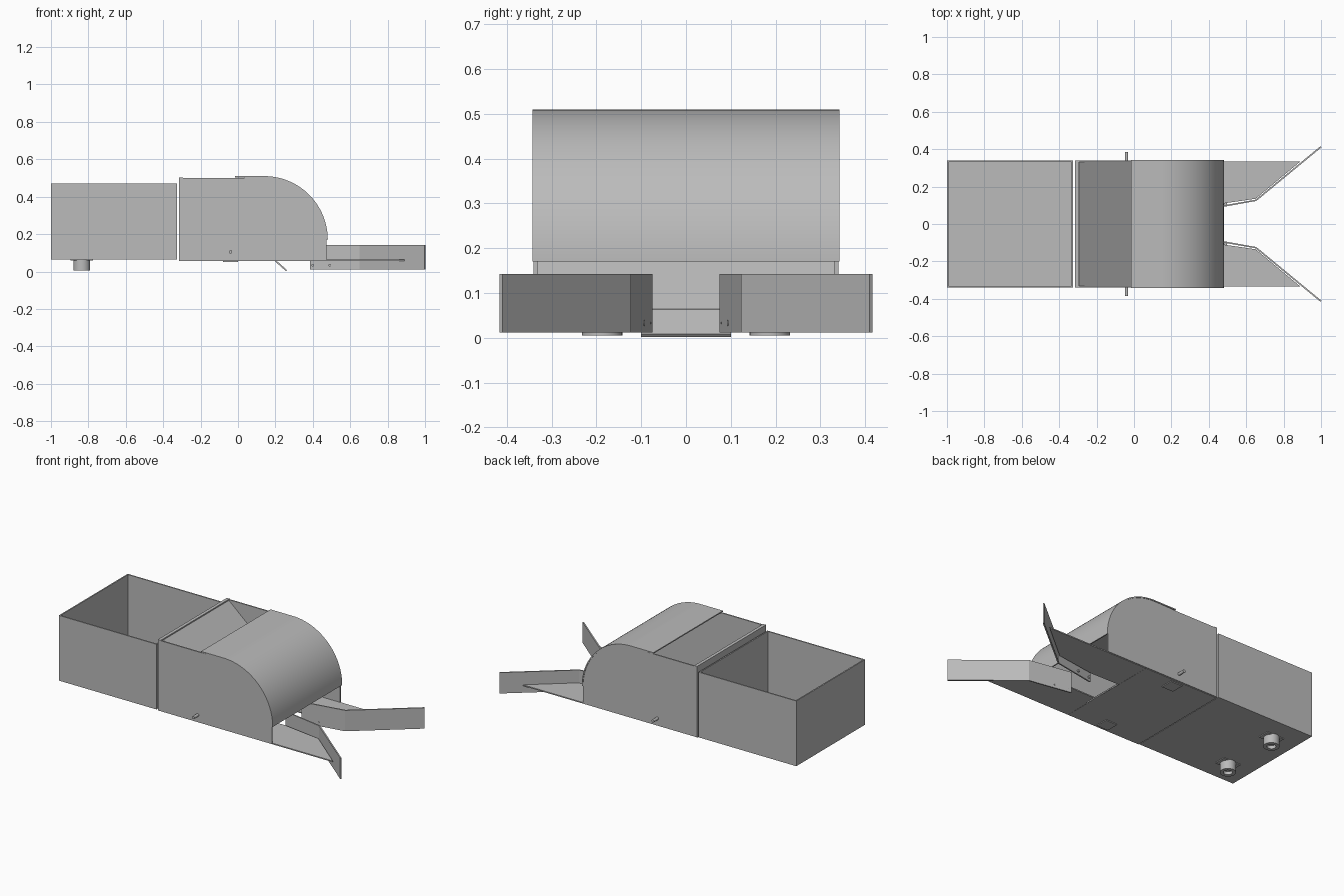
import bpy, bmesh
from math import sin, cos, pi
from mathutils import Vector

if "Cube" in bpy.data.objects:
    bpy.data.objects.remove(bpy.data.objects["Cube"], do_unlink=True)

grey = bpy.data.materials.new("sheet_metal_grey")
grey.use_nodes = True
COLOUR = (0.5, 0.5, 0.5, 1)
grey.diffuse_color = COLOUR
grey.node_tree.nodes["Principled BSDF"].inputs["Base Color"].default_value = COLOUR

HALF = 0.34      # half width of the shell
T = 0.008        # sheet thickness


def finish(bm, name):
    bmesh.ops.recalc_face_normals(bm, faces=bm.faces)
    mesh = bpy.data.meshes.new(name)
    bm.to_mesh(mesh)
    bm.free()
    obj = bpy.data.objects.new(name, mesh)
    bpy.context.collection.objects.link(obj)
    mesh.materials.append(grey)
    return obj


def prism(name, outline, axis, low, high):
    """Extrude a flat outline along y (outline in x, z) or z (outline in x, y)."""
    bm = bmesh.new()
    place = (lambda a, b: (a, low, b)) if axis == "y" else (lambda a, b: (a, b, low))
    face = bm.faces.new([bm.verts.new(place(a, b)) for a, b in outline])
    moved = bmesh.ops.extrude_face_region(bm, geom=[face])["geom"]
    shift = Vector((0, high - low, 0) if axis == "y" else (0, 0, high - low))
    bmesh.ops.translate(bm, vec=shift, verts=[v for v in moved if isinstance(v, bmesh.types.BMVert)])
    return finish(bm, name)


def box(name, x, y, z):
    return prism(name, [(x[0], y[0]), (x[1], y[0]), (x[1], y[1]), (x[0], y[1])], "z", *z)


def strip(path, depth):
    """Close an open path into a thin band by an offset copy."""
    pts = [Vector(p) for p in path]
    inner = []
    for i, p in enumerate(pts):
        d = (pts[min(i + 1, len(pts) - 1)] - pts[max(i - 1, 0)]).normalized()
        inner.append(p + Vector((d.y, -d.x)) * depth)
    return pts + inner[::-1]


def lathe(name, profile, centre, along="z", steps=32):
    """Turn a closed (radius, height) profile about its centre."""
    bm = bmesh.new()
    rings = []
    for i in range(steps):
        c, s = cos(2 * pi * i / steps), sin(2 * pi * i / steps)
        rings.append([bm.verts.new((r * c, r * s, h) if along == "z" else (r * c, h, r * s))
                      for r, h in profile])
    n = len(profile)
    for i in range(steps):
        a, b = rings[i], rings[(i + 1) % steps]
        for j in range(n):
            bm.faces.new((a[j], b[j], b[(j + 1) % n], a[(j + 1) % n]))
    bmesh.ops.remove_doubles(bm, verts=bm.verts, dist=1e-5)
    obj = finish(bm, name)
    obj.location = centre
    smooth(obj)
    return obj


def smooth(obj):
    bpy.ops.object.select_all(action="DESELECT")
    obj.select_set(True)
    bpy.context.view_layer.objects.active = obj
    bpy.ops.object.shade_smooth_by_angle(angle=0.5)


def arc(radius, steps=32):
    return [(0.14 + radius * sin(pi / 2 * i / steps), 0.17 + radius * cos(pi / 2 * i / steps))
            for i in range(steps + 1)]


# Open rear tray
box("tray_floor", (-1, -0.325), (-HALF, HALF), (0.063, 0.073))
box("tray_rear_wall", (-1, -1 + T), (-HALF, HALF), (0.073, 0.47))
box("tray_front_wall", (-0.325 - T, -0.325), (-HALF, HALF), (0.073, 0.47))

# Main shell: back panel, top lip, rolled cover and sloping chute
box("body_back_panel", (-0.315, -0.315 + T), (-HALF, HALF), (0.06, 0.5))
box("body_top_lip", (-0.315, -0.295), (-HALF, HALF), (0.494, 0.503))
cover = prism("rolled_cover", strip([(-0.015, 0.51)] + arc(0.34), 0.007), "y", -0.343, 0.343)
smooth(cover)
prism("chute", strip([(-0.3, 0.5), (0.2, 0.0625)], T), "y", -0.335, 0.335)
prism("chute_tongue", strip([(0.195, 0.067), (0.262, 0.008)], T), "y", -0.1, 0.1)

# Floor with a front notch and a wing behind each arm
half_floor = [(-0.315, 0.335), (0.89, 0.335), (0.65, 0.135), (0.39, 0.097), (0.2, 0.1)]
prism("body_floor", half_floor + [(x, -y) for x, y in half_floor[::-1]], "z", 0.057, 0.064)

side_outline = [(-0.315, 0.06), (-0.315, 0.5), (-0.015, 0.5)] + arc(0.334) + [(0.472, 0.17), (0.472, 0.06)]
arm_path = [(0.385, 0.083), (0.48, 0.1), (0.65, 0.13), (0.997, 0.416)]

for side, s in (("left", 1), ("right", -1)):
    def span(a, b):
        return tuple(sorted((s * a, s * b)))

    box("tray_side_" + side, (-1, -0.325), span(HALF - T, HALF), (0.073, 0.47))
    prism("body_side_" + side, side_outline, "y", *span(0.332, 0.34))

    # Gathering arm: bent upright sheet with two bolts
    band = [(x, s * y) for x, y in strip(arm_path, T)]
    prism("arm_" + side, band, "z", 0.012, 0.142)
    for x, y in ((0.4, 0.087), (0.49, 0.102)):
        lathe("arm_bolt_" + side, [(0, -0.009), (0.007, -0.009), (0.007, 0.009), (0, 0.009)],
              (x, s * y, 0.033), "y", 12)

    # Axle stub and the plate under it
    lathe("axle_" + side, [(0, -0.06), (0.009, -0.06), (0.009, 0.06), (0, 0.06)],
          (-0.04, s * 0.325, 0.105), "y", 20)
    box("axle_plate_" + side, (-0.08, 0.0), span(0.24, 0.32), (0.052, 0.058))

    # Rear caster: hollow cup with a mounting flange
    lathe("caster_" + side, [(0.025, 0.005), (0.045, 0.005), (0.045, 0.063), (0, 0.063), (0, 0.025), (0.025, 0.025)],
          (-0.835, s * 0.187, 0))
    box("caster_flange_" + side, (-0.895, -0.775), span(0.15, 0.224), (0.058, 0.064))
